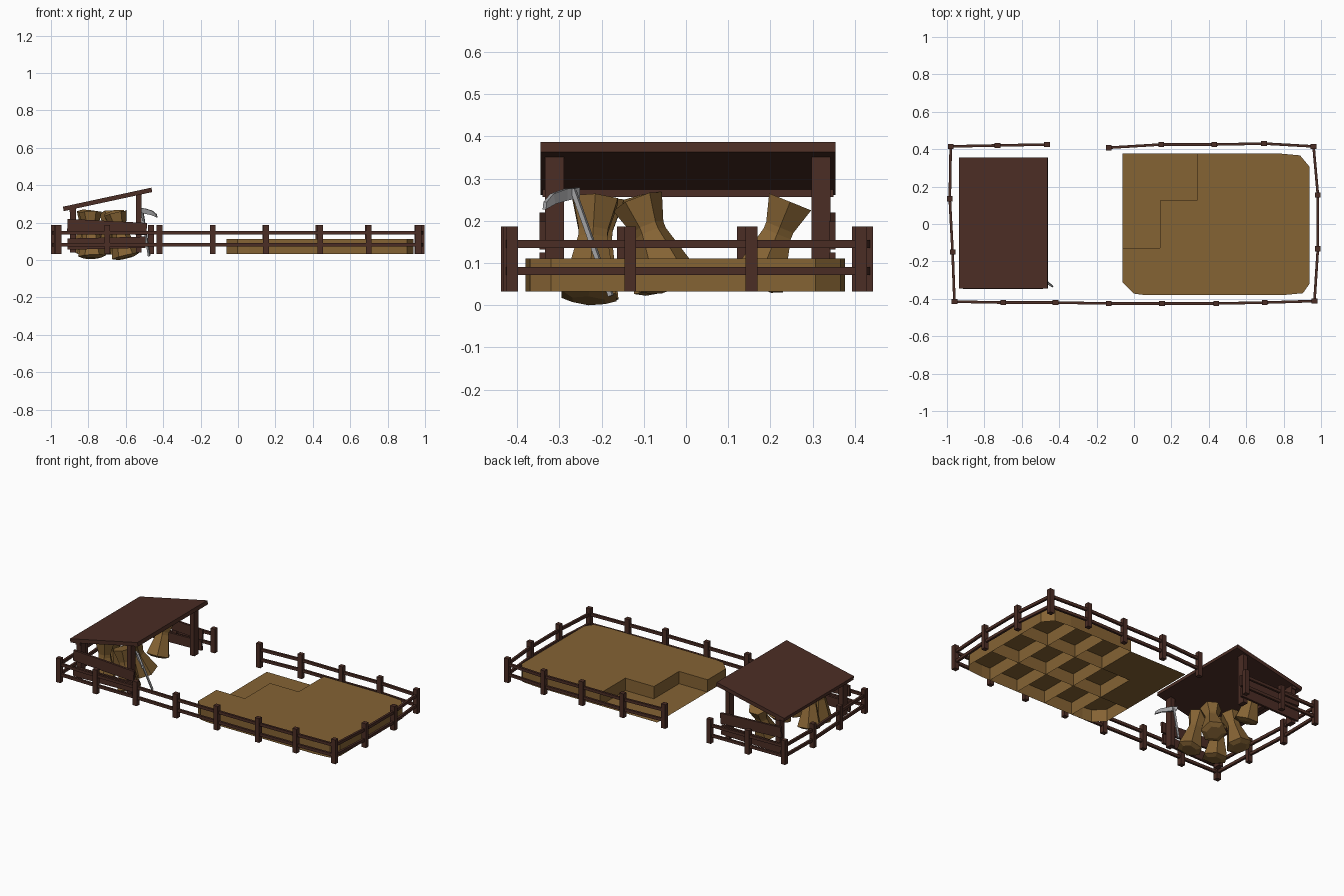
import bpy, bmesh, math
from mathutils import Vector, Matrix

if "Cube" in bpy.data.objects:
    bpy.data.objects.remove(bpy.data.objects["Cube"])


def material(name, col):
    m = bpy.data.materials.new(name)
    m.diffuse_color = (*col, 1)
    m.use_nodes = True
    m.node_tree.nodes["Principled BSDF"].inputs["Base Color"].default_value = m.diffuse_color
    return m


WOOD = material("dark brown wood", (0.070, 0.026, 0.018))
STRAW = material("golden straw", (0.235, 0.125, 0.034))
STEEL = material("grey metal", (0.37, 0.37, 0.38))


def finish(bm, name, mat):
    me = bpy.data.meshes.new(name)
    bm.to_mesh(me)
    bm.free()
    me.materials.append(mat)
    ob = bpy.data.objects.new(name, me)
    bpy.context.collection.objects.link(ob)
    return ob


def frame(a, b):
    """Matrix at the middle of a-b with local z along the line, local x level."""
    a, b = Vector(a), Vector(b)
    z = (b - a).normalized()
    up = Vector((0, 0, 1)) if abs(z.z) < 0.95 else Vector((0, 1, 0))
    x = up.cross(z).normalized()
    y = z.cross(x)
    return Matrix.Translation((a + b) / 2) @ Matrix((x, y, z)).transposed().to_4x4(), (b - a).length


def beam(bm, a, b, w, h):
    m, n = frame(a, b)
    bmesh.ops.create_cube(bm, size=1, matrix=m @ Matrix.Diagonal((w, h, n, 1)))


def rings(bm, levels, sides, m):
    """Closed lathe-like solid from (z, radius) levels."""
    loops = [[bm.verts.new(m @ Vector((r * math.cos(math.tau * i / sides),
                                       r * math.sin(math.tau * i / sides), z)))
              for i in range(sides)] for z, r in levels]
    for lo, hi in zip(loops, loops[1:]):
        for i in range(sides):
            j = (i + 1) % sides
            bm.faces.new((lo[i], lo[j], hi[j], hi[i]))
    bm.faces.new(loops[0][::-1])
    bm.faces.new(loops[-1])


# Fence: one open run of posts, with a gap at the back
posts = [(-0.465, 0.425), (-0.73, 0.42), (-0.98, 0.415), (-0.985, 0.135), (-0.97, -0.15),
         (-0.96, -0.415), (-0.70, -0.42), (-0.42, -0.42), (-0.135, -0.425), (0.15, -0.425),
         (0.44, -0.425), (0.70, -0.42), (0.965, -0.412), (0.983, -0.132), (0.983, 0.155),
         (0.96, 0.415), (0.695, 0.43), (0.43, 0.425), (0.145, 0.425), (-0.135, 0.408)]
bm = bmesh.new()
for x, y in posts:
    beam(bm, (x, y, 0.033), (x, y, 0.186), 0.03, 0.028)
finish(bm, "fence_posts", WOOD)
bm = bmesh.new()
for (x0, y0), (x1, y1) in zip(posts, posts[1:]):
    for z in (0.081, 0.145):
        beam(bm, (x0, y0, z), (x1, y1, z), 0.014, 0.018)
finish(bm, "fence_rails", WOOD)

# Crop field: 5 x 3 open-bottomed cells, three of them already cut to the ground
X0, Y0, DX, DY, LOW, TOP = -0.062, -0.38, 0.2, 0.2523, 0.033, 0.111
CUT = {(0, 1), (0, 2), (1, 2)}
bm = bmesh.new()
cache = {}


def vert(x, y, z):
    key = (round(x, 4), round(y, 4), z)
    if key not in cache:
        cache[key] = bm.verts.new(key)
    return cache[key]


for i in range(5):
    for j in range(3):
        xa, ya = X0 + i * DX, Y0 + j * DY
        xb, yb = xa + DX, ya + DY
        outline = [(xa, ya), (xb, ya), (xb, yb), (xa, yb)]
        if (i, j) == (0, 0):
            outline[0:1] = [(xa, ya + 0.07), (xa + 0.06, ya + 0.008), (xa + 0.12, ya)]
        elif (i, j) == (4, 0):
            outline[1:2] = [(xb - 0.14, ya), (xb - 0.035, ya + 0.01), (xb, ya + 0.06)]
        elif (i, j) == (4, 2):
            outline[2:3] = [(xb, yb - 0.07), (xb - 0.05, yb - 0.01), (xb - 0.16, yb)]
        level = LOW if (i, j) in CUT else TOP
        bm.faces.new([vert(x, y, level) for x, y in outline])
        if level == TOP:
            for p, q in zip(outline, outline[1:] + outline[:1]):
                quad = [vert(*p, LOW), vert(*q, LOW), vert(*q, TOP), vert(*p, TOP)]
                if not bm.faces.get(quad):
                    bm.faces.new(quad)
finish(bm, "crop_field", STRAW)

# Shelter roof, a lean-to slab
bm = bmesh.new()
beam(bm, (-0.934, 0.005, 0.273), (-0.461, 0.005, 0.375), 0.70, 0.024)
finish(bm, "shelter_roof", WOOD)

# Shelter posts and roof beams
bm = bmesh.new()
for y in (-0.312, 0.320):
    beam(bm, (-0.53, y, 0.04), (-0.53, y, 0.352), 0.03, 0.045)
    beam(bm, (-0.882, y, 0.04), (-0.882, y, 0.278), 0.03, 0.045)
finish(bm, "shelter_posts", WOOD)
bm = bmesh.new()
beam(bm, (-0.885, -0.34, 0.268), (-0.885, 0.35, 0.268), 0.03, 0.024)
finish(bm, "shelter_back_beam", WOOD)

# Side boards on both ends of the shelter
bm = bmesh.new()
for y in (-0.340, 0.347):
    beam(bm, (-0.912, y, 0.187), (-0.488, y, 0.165), 0.014, 0.066)
    beam(bm, (-0.912, y, 0.085), (-0.495, y, 0.095), 0.014, 0.06)
finish(bm, "shelter_side_boards", WOOD)

# Tied sheaves leaning together, (bottom, top)
sheaves = [((-0.60, -0.23, 0.022), (-0.655, -0.215, 0.25)),
           ((-0.62, -0.04, 0.055), (-0.66, -0.115, 0.245)),
           ((-0.68, 0.17, 0.055), (-0.68, 0.247, 0.245)),
           ((-0.78, -0.225, 0.022), (-0.79, -0.20, 0.255)),
           ((-0.82, -0.06, 0.045), (-0.80, -0.11, 0.255))]
for n, (a, b) in enumerate(sheaves):
    m, length = frame(a, b)
    bm = bmesh.new()
    rings(bm, [(-0.5 * length - 0.012, 0.045), (-0.5 * length, 0.075), (0.1 * length, 0.040),
               (0.18 * length, 0.040), (0.5 * length, 0.062)], 6, m)
    finish(bm, f"sheaf_{n + 1}", STRAW)

# Scythe leaning on the shelter: handle and curved blade
bm = bmesh.new()
beam(bm, (-0.475, -0.178, 0.022), (-0.515, -0.268, 0.275), 0.011, 0.011)
finish(bm, "scythe_handle", STEEL)
blade = [((-0.535, -0.255, 0.279), (-0.53, -0.255, 0.255)),
         ((-0.50, -0.285, 0.276), (-0.50, -0.285, 0.248)),
         ((-0.46, -0.318, 0.264), (-0.46, -0.313, 0.240)),
         ((-0.437, -0.334, 0.245), (-0.433, -0.336, 0.227))]
bm = bmesh.new()
side = Vector((0.003, 0.004, 0))
secs = [[bm.verts.new(Vector(p) + s) for p, s in
         ((t, side), (b, side), (b, -side), (t, -side))] for t, b in blade]
for a, b in zip(secs, secs[1:]):
    for k in range(4):
        bm.faces.new((a[k], a[(k + 1) % 4], b[(k + 1) % 4], b[k]))
bm.faces.new(secs[0])
bm.faces.new(secs[-1])
bmesh.ops.recalc_face_normals(bm, faces=bm.faces[:])
finish(bm, "scythe_blade", STEEL)
